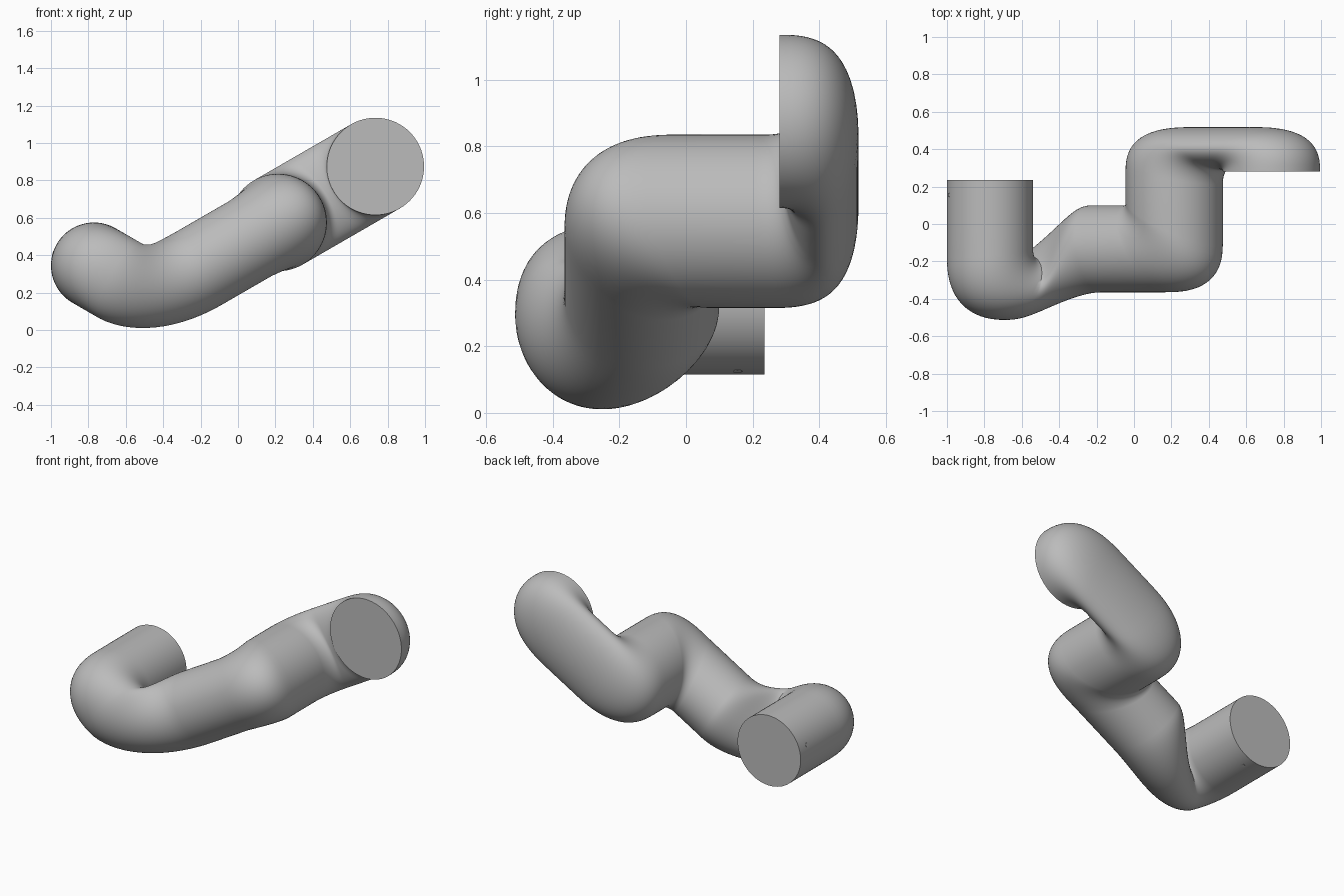
import bpy, bmesh, math
from mathutils import Vector
from mathutils.geometry import interpolate_bezier

cube = bpy.data.objects.get("Cube")
if cube:
    bpy.data.objects.remove(cube)

SEG, STEPS = 72, 18
COS, SIN = math.cos(math.radians(30)), 0.5

grey = bpy.data.materials.new("plain grey")
grey.use_nodes = True
grey.diffuse_color = (0.5, 0.5, 0.5, 1)
grey.node_tree.nodes["Principled BSDF"].inputs["Base Color"].default_value = grey.diffuse_color

# Two inclined working planes: along-slope direction, width direction, origin
D, W = Vector((COS, 0, SIN)), Vector((-SIN, 0, COS))
E, V = Vector((-COS, 0, SIN)), Vector((SIN, 0, COS))
MID, END = Vector((0.215, 0, 0.575)), Vector((-0.77, 0, 0.345))


def on_plane(origin, direction, point):
    return origin + direction * point[0] + Vector((0, point[1], 0))


def corner(a, c, b, n):
    """Rounded corner from a to b around corner point c."""
    a, c, b = Vector(a), Vector(c), Vector(b)
    pts = []
    for i in range(STEPS + 1):
        t = math.pi / 2 * i / STEPS
        pts.append(c + (a - c) * (1 - max(math.sin(t), 0) ** (2 / n))
                   + (b - c) * (1 - max(math.cos(t), 0) ** (2 / n)))
    return pts


rings = []  # each ring: one edge point, opposite edge point, half-width vector


def elbow(origin, direction, width, side_p, side_q, r0, r1):
    for i, (p, q) in enumerate(zip(side_p, side_q)):
        r = r0 + (r1 - r0) * i / STEPS
        rings.append((on_plane(origin, direction, p), on_plane(origin, direction, q), width * r))


# Upper open end and its elbow
elbow(MID, D, W,
      corner((0.34, 0.28), (0.34, 0.29), (0.3, 0.29), 2),
      corner((0.86, 0.28), (0.86, 0.518), (0.48, 0.518), 2.7), 0.26, 0.26)
# Elbow into the middle barrel
elbow(MID, D, W,
      corner((0.3, 0.29), (0.26, 0.29), (0.26, 0.21), 2),
      corner((0.12, 0.518), (-0.26, 0.518), (-0.26, 0.28), 2.7), 0.26, 0.26)
# Barrel elbow into the sloping arm
elbow(MID, D, W,
      corner((0.26, -0.12), (0.26, -0.365), (-0.06, -0.365), 2.7),
      corner((-0.26, 0.13), (-0.26, 0.1), (-0.3, 0.1), 2), 0.26, 0.23)
# Sloping arm curving toward the lower elbow
p0, q0 = on_plane(MID, D, (-0.45, -0.365)), on_plane(MID, D, (-0.51, 0.1))
p1, q1 = on_plane(END, E, (-0.1, -0.513)), on_plane(END, E, (-0.24, -0.17))
arm_p = interpolate_bezier(p0, p0 - D * 0.2, p1 - E * 0.18, p1, STEPS)
arm_q = interpolate_bezier(q0, q0 - D * 0.12, q1 + Vector((0.08, 0.08, -0.02)), q1, STEPS)
for i, (p, q) in enumerate(zip(arm_p[:-1], arm_q[:-1])):
    rings.append((p, q, W.lerp(V, i / (STEPS - 1)).normalized() * 0.23))
# Lower elbow and long straight open end
elbow(END, E, V,
      corner((-0.1, -0.513), (0.23, -0.513), (0.23, -0.18), 2.4),
      corner((-0.24, -0.17), (-0.23, -0.165), (-0.23, -0.13), 2), 0.23, 0.23)
for y in (0.0, 0.235):
    rings.append((on_plane(END, E, (0.23, y)), on_plane(END, E, (-0.23, y)), V * 0.23))

# Skin the rings into one closed pipe
bm = bmesh.new()
loops = []
for p, q, w in rings:
    mid, half = (p + q) / 2, (q - p) / 2
    loops.append([bm.verts.new(mid + half * math.cos(a) + w * math.sin(a))
                  for a in (math.tau * k / SEG for k in range(SEG))])
for a, b in zip(loops, loops[1:]):
    for k in range(SEG):
        n = (k + 1) % SEG
        bm.faces.new((a[k], a[n], b[n], b[k]))
bm.faces.new(loops[0])
bm.faces.new(loops[-1])
bmesh.ops.remove_doubles(bm, verts=bm.verts, dist=0.0002)
bmesh.ops.recalc_face_normals(bm, faces=bm.faces)
mesh = bpy.data.meshes.new("bent_pipe")
bm.to_mesh(mesh)
bm.free()
mesh.materials.append(grey)
pipe = bpy.data.objects.new("bent_pipe", mesh)
bpy.context.collection.objects.link(pipe)

bpy.ops.object.select_all(action="DESELECT")
pipe.select_set(True)
bpy.context.view_layer.objects.active = pipe
bpy.ops.object.shade_smooth_by_angle(angle=math.radians(40))

# Small pin marks near the long open end
for name, out in (("lower_pin_mark", Vector((0.29, 0, -0.957))),
                  ("side_pin_mark", Vector((-0.957, 0, 0.29)))):
    spot = END + Vector((0, 0.155, 0)) + out * 0.228
    bpy.ops.mesh.primitive_cylinder_add(vertices=20, radius=0.014, depth=0.006, location=spot,
                                        rotation=out.to_track_quat("Z", "Y").to_euler())
    mark = bpy.context.object
    mark.name = name
    mark.data.materials.append(grey)
